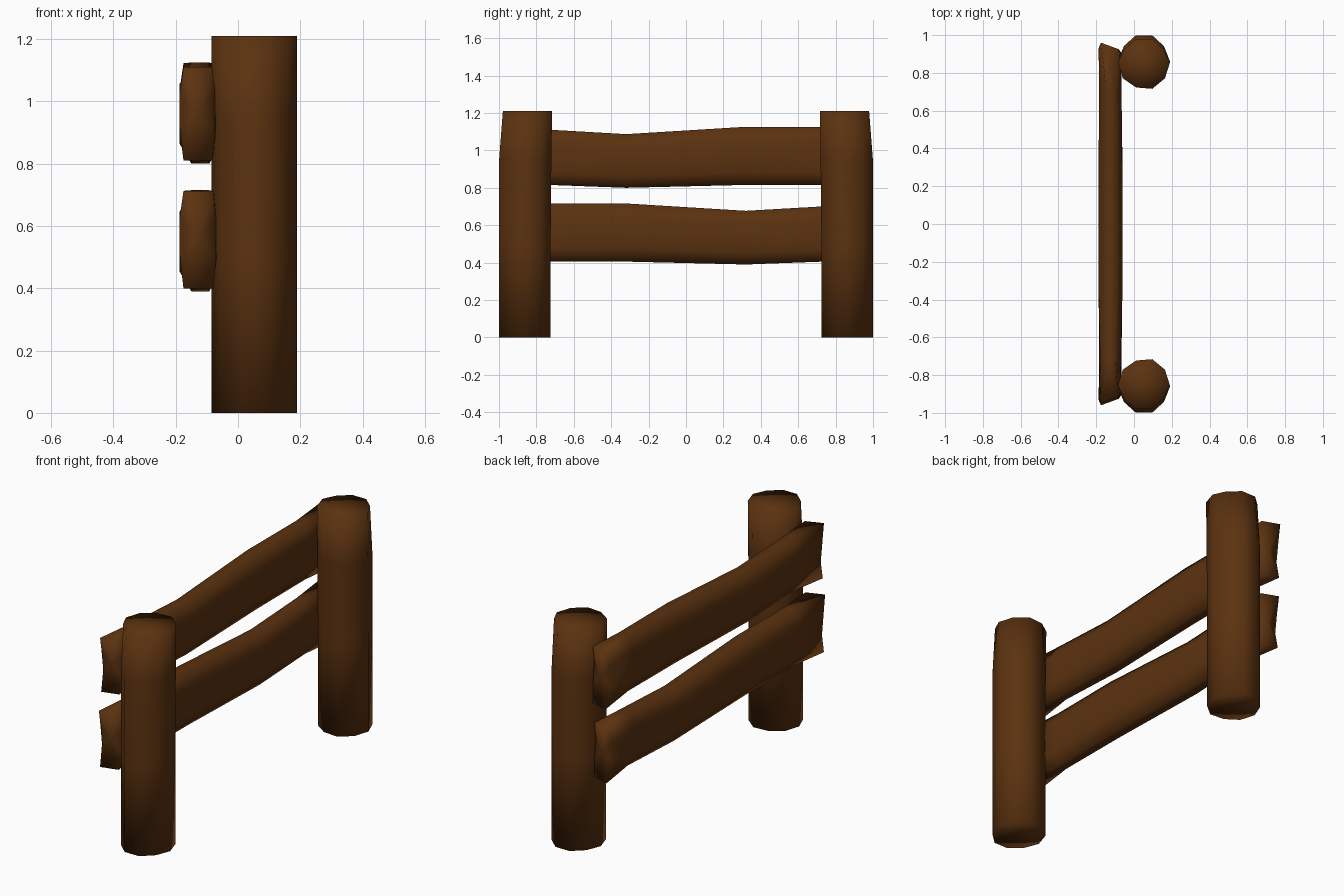
import bpy, bmesh, math

if "Cube" in bpy.data.objects:
    bpy.data.objects.remove(bpy.data.objects["Cube"])

wood = bpy.data.materials.new("dark brown wood")
wood.diffuse_color = (0.105, 0.032, 0.005, 1)
wood.use_nodes = True
wood.node_tree.nodes["Principled BSDF"].inputs["Base Color"].default_value = wood.diffuse_color


def loft(name, rings, flip=False):
    """Skin a list of matching point loops and cap both ends."""
    bm = bmesh.new()
    loops = [[bm.verts.new(p) for p in r] for r in rings]
    n = len(loops[0])
    for a, b in zip(loops, loops[1:]):
        for i in range(n):
            j = (i + 1) % n
            bm.faces.new((a[i], a[j], b[j], b[i]))
    # fan caps, so uneven ends stay well defined
    for loop in (loops[0], loops[-1]):
        c = bm.verts.new([sum(v.co[k] for v in loop) / n for k in range(3)])
        for i in range(n):
            bm.faces.new((loop[i], loop[(i + 1) % n], c))
    bmesh.ops.recalc_face_normals(bm, faces=bm.faces)
    me = bpy.data.meshes.new(name)
    bm.to_mesh(me)
    bm.free()
    for p in me.polygons:
        p.use_smooth = True
    me.materials.append(wood)
    ob = bpy.data.objects.new(name, me)
    bpy.context.collection.objects.link(ob)
    return ob


# Posts: ten-sided logs, slightly irregular, mirrored left and right
def post(name, side):
    radii = [0.137, 0.131, 0.140, 0.140, 0.132, 0.138, 0.138, 0.134, 0.141, 0.137]
    rings = []
    # height, y shift of the outer side, y shift of the inner side
    for z, outer, inner in ((0, 0, 0), (0.5, 0, 0), (0.95, 0, -0.004), (1.21, -0.02, -0.008)):
        ring = []
        for i, r in enumerate(radii):
            a = math.tau * i / 10
            s = math.sin(a)
            y = 0.862 + r * 1.03 * s + (outer if s > 0.1 else inner)
            ring.append((0.053 + r * math.cos(a), side * y, z))
        rings.append(ring)
    loft(name, rings)


post("left_post", -1)
post("right_post", 1)


# Rails: wavy rounded planks with notched, splintered ends
def rail(name, side, dz):
    # y, bottom z, top z, back x, front x
    stations = [(-0.95, 0.81, 1.11, -0.175, -0.078),
                (-0.72, 0.815, 1.11, -0.18, -0.07),
                (-0.32, 0.80, 1.087, -0.188, -0.06),
                (0.30, 0.815, 1.125, -0.188, -0.062),
                (0.72, 0.815, 1.125, -0.184, -0.066),
                (0.96, 0.81, 1.123, -0.175, -0.075)]
    rings = []
    for k, (y, lo, hi, bk, fr) in enumerate(stations):
        end = k in (0, 5)
        mid, h = (lo + hi) / 2, (hi - lo) / 2
        cx, w = (bk + fr) / 2, (fr - bk) / 2
        if end:
            # corner points stick out, the middle is cut back
            prof = [(-1, -1, 0.01), (0.9, -1, 0.035), (1.1, -0.4, 0.05), (1.1, 0.4, 0.06),
                    (0.9, 1, 0.035), (-1, 1, 0), (-1.25, 0.45, 0.03), (-1.25, -0.3, 0.045)]
        else:
            prof = [(-0.4, -1, 0), (0.5, -1, 0), (1, -0.55, 0), (1, 0.55, 0),
                    (0.5, 1, 0), (-0.4, 1, 0), (-1, 0.55, 0), (-1, -0.55, 0)]
        inward = 1 if y < 0 else -1
        rings.append([(cx + px * w, side * (y + inward * cut), mid + pz * h + dz)
                      for px, pz, cut in prof])
    loft(name, rings)


rail("upper_rail", 1, 0)
rail("lower_rail", -1, -0.41)
